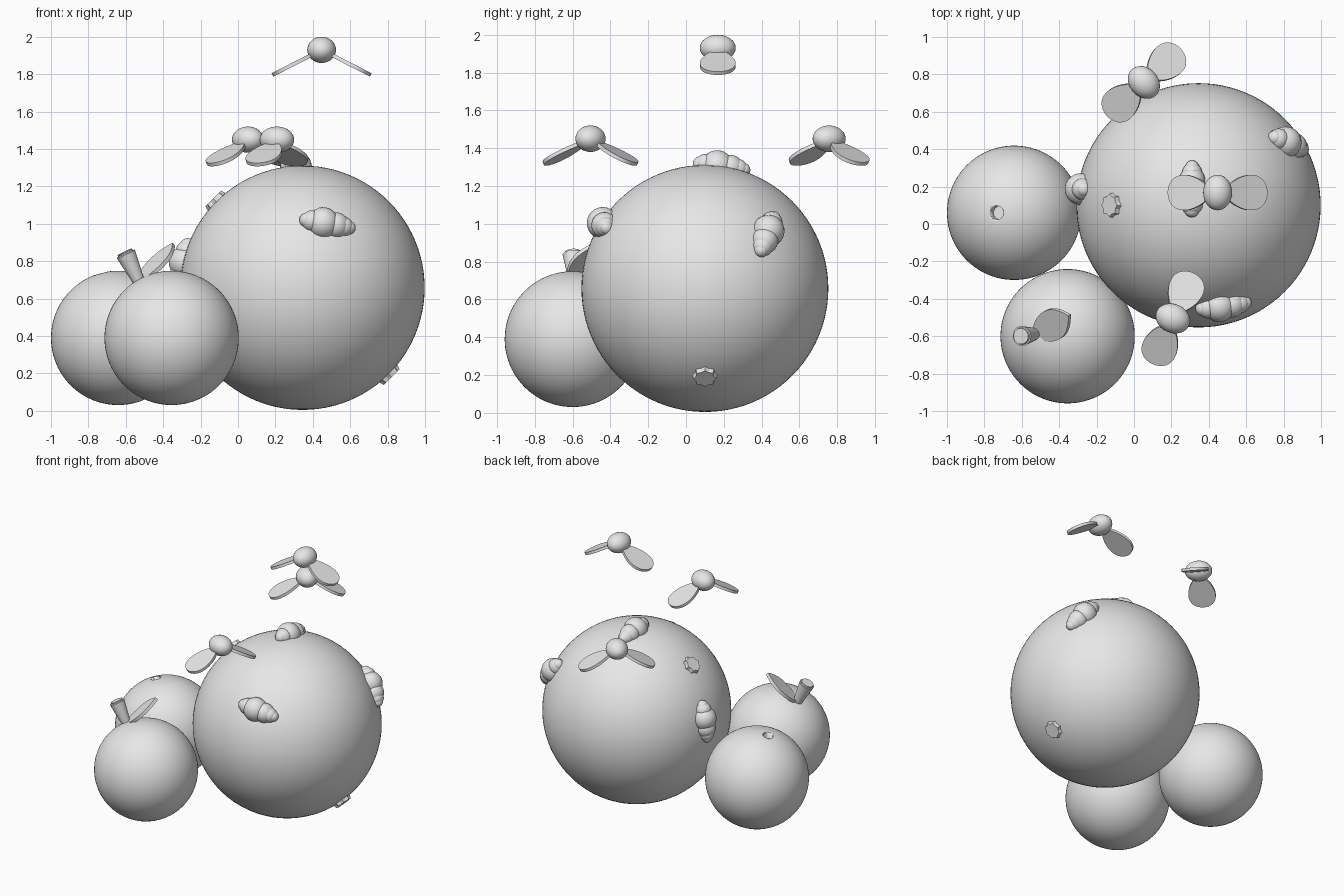
import bpy, bmesh, math
from mathutils import Vector, Matrix

cube = bpy.data.objects.get("Cube")
if cube:
    bpy.data.objects.remove(cube, do_unlink=True)

grey = bpy.data.materials.new("plain grey")
grey.use_nodes = True
GREY = (0.8, 0.8, 0.8, 1)
grey.diffuse_color = GREY
grey.node_tree.nodes["Principled BSDF"].inputs["Base Color"].default_value = GREY


def frame(origin, x_axis, normal):
    """Matrix with local x along x_axis and local z near normal."""
    x = Vector(x_axis).normalized()
    y = Vector(normal).cross(x).normalized()
    rot = Matrix((x, y, x.cross(y))).transposed().to_4x4()
    return Matrix.Translation(origin) @ rot


def finish(name, bm, matrix=Matrix(), angle=40):
    bmesh.ops.recalc_face_normals(bm, faces=bm.faces)
    mesh = bpy.data.meshes.new(name)
    bm.to_mesh(mesh)
    bm.free()
    mesh.materials.append(grey)
    ob = bpy.data.objects.new(name, mesh)
    bpy.context.collection.objects.link(ob)
    ob.matrix_world = matrix
    bpy.ops.object.select_all(action="DESELECT")
    ob.select_set(True)
    bpy.context.view_layer.objects.active = ob
    bpy.ops.object.shade_smooth_by_angle(angle=math.radians(angle))
    return ob


def ball(bm, center, radii, segments=32):
    m = Matrix.Translation(center) @ Matrix.Diagonal((*radii, 1))
    bmesh.ops.create_uvsphere(bm, u_segments=segments, v_segments=segments // 2,
                              radius=1, matrix=m)


def sphere(name, center, radius):
    bm = bmesh.new()
    ball(bm, (0, 0, 0), (radius,) * 3, 96)
    return finish(name, bm, Matrix.Translation(center))


def cone(name, start, end, r1, r2, bevel=0.0):
    start, end = Vector(start), Vector(end)
    bm = bmesh.new()
    bmesh.ops.create_cone(bm, cap_ends=True, segments=32, radius1=r1, radius2=r2,
                          depth=(end - start).length)
    if bevel:
        top = [e for e in bm.edges if all(v.co.z > 0 for v in e.verts)]
        bmesh.ops.bevel(bm, geom=top, offset=bevel, segments=3, affect="EDGES")
    rot = (end - start).to_track_quat("Z", "Y").to_matrix().to_4x4()
    return finish(name, bm, Matrix.Translation((start + end) / 2) @ rot)


def blade(name, matrix, length, half_width, thick, width_at, steps=20):
    """Flat rounded plate along local x; width_at(angle) shapes the outline."""
    bm = bmesh.new()
    ring = []
    for i in range(2 * steps):
        a = math.pi * i / steps
        s = 1 if a < math.pi else -1
        b = a if s > 0 else 2 * math.pi - a
        ring.append(bm.verts.new((length / 2 * (1 - math.cos(b)),
                                  s * half_width * width_at(b), -thick / 2)))
    face = bm.faces.new(ring)
    out = bmesh.ops.extrude_face_region(bm, geom=[face])
    bmesh.ops.translate(bm, vec=(0, 0, thick),
                        verts=[v for v in out["geom"] if isinstance(v, bmesh.types.BMVert)])
    return finish(name, bm, matrix)


def wing_outline(a):
    return max(math.sin(a), 0) * (1 - 0.25 * math.cos(a))


def leaf_outline(a):
    return max(math.sin(a), 0) ** (1.5 - 0.5 * math.cos(a))


# Fruits
BIG, BIG_R = Vector((0.345, 0.1, 0.658)), 0.653
SMALL_R = 0.359
sphere("large_fruit", BIG, BIG_R)
back_fruit = sphere("back_small_fruit", (-0.641, 0.06, 0.39), SMALL_R)
sphere("front_small_fruit", (-0.355, -0.6, 0.39), SMALL_R)

# Stem socket in the back fruit
cutter = cone("socket_cutter", (-0.715, 0.06, 0.66), (-0.75, 0.06, 0.80), 0.037, 0.037)
cutter.hide_render = True
cutter.hide_viewport = True
socket = back_fruit.modifiers.new("socket", "BOOLEAN")
socket.operation = "DIFFERENCE"
socket.solver = "EXACT"
socket.object = cutter

# Stem and leaf of the front fruit
cone("stem", (-0.515, -0.585, 0.66), (-0.605, -0.6, 0.85), 0.027, 0.055, 0.012)
blade("leaf", frame((-0.525, -0.59, 0.69), (0.63, 0.36, 0.70), (-0.6, -0.35, 0.7)),
      0.29, 0.085, 0.022, leaf_outline)


# Grubs: overlapping lobes (offset, radius) lying on the large fruit
LOBES = [(-0.115, 0.04), (-0.085, 0.058), (-0.025, 0.085),
         (0.045, 0.07), (0.085, 0.054), (0.115, 0.037)]


def grub(name, center, heading):
    normal = (Vector(center) - BIG).normalized()
    heading = Vector(heading)
    tangent = heading - normal * heading.dot(normal)
    bm = bmesh.new()
    for x, r in LOBES:
        ball(bm, (x, 0, 0), (r, r, r), 24)
    finish(name, bm, frame(BIG + normal * (BIG_R - 0.003), tangent, normal))


grub("front_grub", (0.48, -0.437, 1.0), (0.3, 0.05, -0.06))
grub("side_grub", (0.827, 0.43, 0.945), (0.19, -0.08, -0.22))
grub("top_grub", (0.31, 0.19, 1.305), (0, 1, 0))
grub("inner_grub", (-0.29, 0.187, 0.77), (-0.1, 0, -1))


# Ragged rims at both ends of the burrow through the large fruit
def rim(name, direction):
    normal = Vector(direction).normalized()
    bm = bmesh.new()
    bmesh.ops.create_cone(bm, cap_ends=True, segments=16, radius1=0.072,
                          radius2=0.055, depth=0.07)
    for i, v in enumerate(bm.verts):
        angle = math.atan2(v.co.y, v.co.x)
        v.co.xy *= 1 + 0.09 * math.cos(8 * angle)
    finish(name, bm, frame(BIG + normal * (BIG_R - 0.013), (0, 1, 0), normal), 20)


rim("upper_burrow_rim", (-1, 0, 1))
rim("lower_burrow_rim", (1, 0, -1))


# Flying insects: oval body with two drooping wings
def insect(name, center, turn):
    base = Matrix.Translation(center) @ Matrix.Rotation(math.radians(turn), 4, "Z")
    bm = bmesh.new()
    ball(bm, (0, 0, 0), (0.077, 0.095, 0.07))
    finish(name + "_body", bm, base)
    for i, half_turn in enumerate((0, math.pi)):
        m = (base @ Matrix.Rotation(half_turn, 4, "Z")
             @ Matrix.Rotation(math.radians(27), 4, "Y")
             @ Matrix.Translation((0.045, 0, 0)))
        blade(f"{name}_wing_{i + 1}", m, 0.25, 0.092, 0.02, wing_outline)


insect("high_insect", (0.447, 0.168, 1.93), 0)
insect("back_insect", (0.053, 0.757, 1.45), 42)
insect("front_insect", (0.208, -0.505, 1.45), 66)
